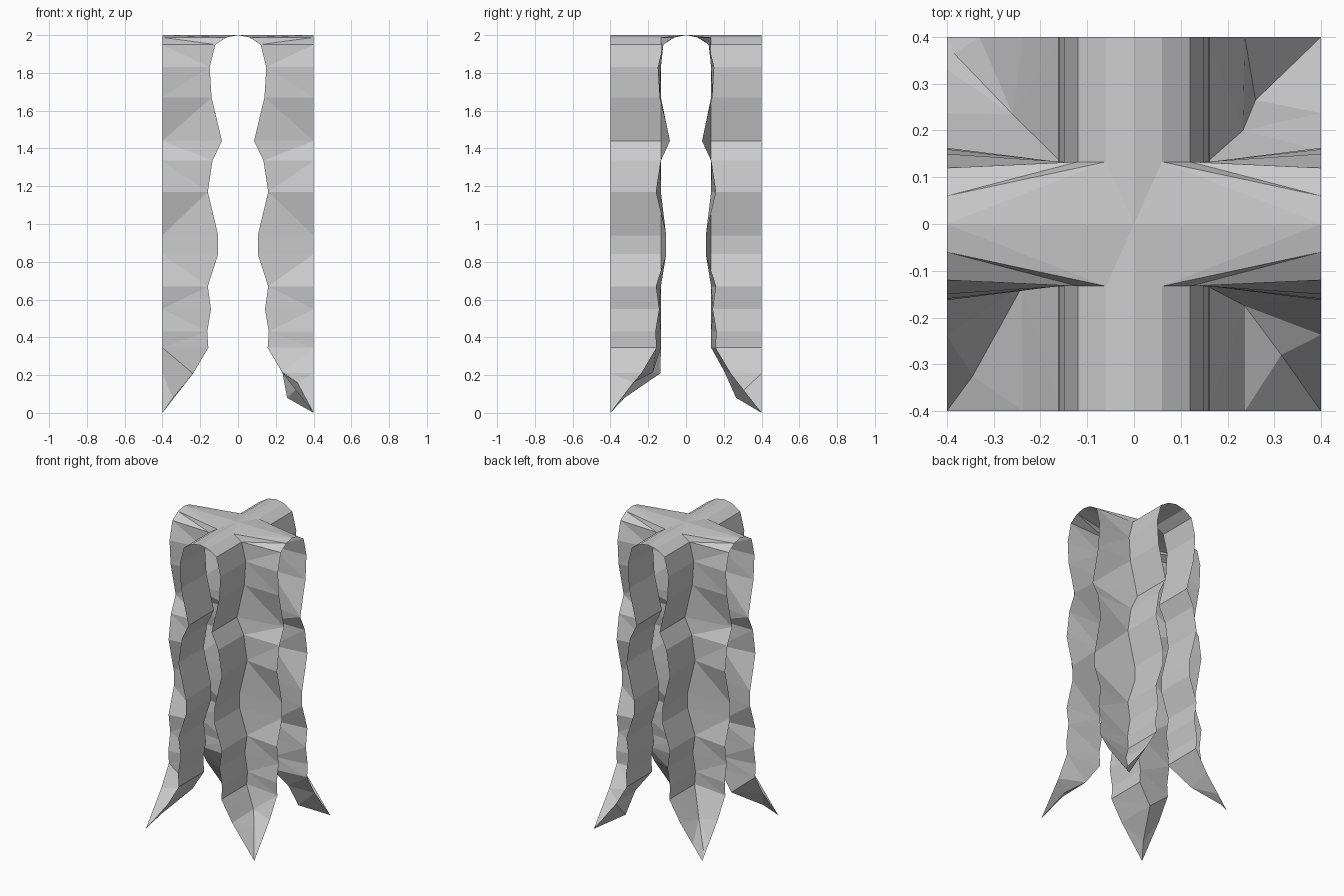
import bpy, bmesh

if "Cube" in bpy.data.objects:
    bpy.data.objects.remove(bpy.data.objects["Cube"])

END = 0.40      # distance of the open tunnel mouths from the centre
INNER = 0.133   # half width of the side tunnel at the crossing

# Shared half profile of both tunnels: (half width, height), roof downwards
roof = [(0.06, 1.988), (0.12, 1.95)]
wall = [(0.15, 1.83), (0.14, 1.67), (0.085, 1.44), (0.135, 1.335),
        (0.16, 1.17), (0.105, 0.94), (0.105, 0.84), (0.16, 0.67),
        (0.143, 0.55), (0.163, 0.43), (0.157, 0.345)]
flare = [(0.237, 0.21), (0.33, 0.09)]

# Inner crease of each foot, by quadrant (sign x, sign y): absolute x, y, z
feet = {
    (-1, -1): [(0.24, 0.135, 0.21), (0.345, 0.325, 0.08)],
    (1, -1): [(0.237, 0.175, 0.215), (0.315, 0.28, 0.16)],
    (-1, 1): [(0.26, 0.235, 0.18), (0.385, 0.365, 0.05)],
    (1, 1): [(0.233, 0.20, 0.225), (0.26, 0.265, 0.08)],
}

bm = bmesh.new()


def add_corner(sx, sy):
    """One quarter of the crossing: two tunnel walls meeting at an inner edge."""
    # Each row runs from the mouth on y, via the inner edge, to the mouth on x
    rows = [[(0, END, 2), (0, 0, 2), (END, 0, 2)]]
    rows += [[(w, END, z), (w, INNER, z), (END, w, z)] for w, z in roof + wall]
    rows += [[(w, END, z), crease, (END, w, z)]
             for (w, z), crease in zip(flare, feet[sx, sy])]
    grid = [[bm.verts.new((sx * x, sy * y, z)) for x, y, z in row] for row in rows]
    for upper, lower in zip(grid, grid[1:]):
        for i in range(2):
            face = [upper[i], lower[i], lower[i + 1], upper[i + 1]]
            bm.faces.new(face if sx * sy > 0 else face[::-1])
    # Pointed foot at the outer corner
    tip = bm.verts.new((sx * END, sy * END, 0))
    for i in range(2):
        face = [grid[-1][i], tip, grid[-1][i + 1]]
        bm.faces.new(face if sx * sy > 0 else face[::-1])


for quadrant in feet:
    add_corner(*quadrant)

# Weld the quarters along the roof ridges and facet the surface
bmesh.ops.remove_doubles(bm, verts=bm.verts[:], dist=0.0005)
bmesh.ops.triangulate(bm, faces=bm.faces[:])
mesh = bpy.data.meshes.new("cave_crossing")
bm.to_mesh(mesh)
bm.free()
bpy.context.collection.objects.link(bpy.data.objects.new("cave_crossing", mesh))
